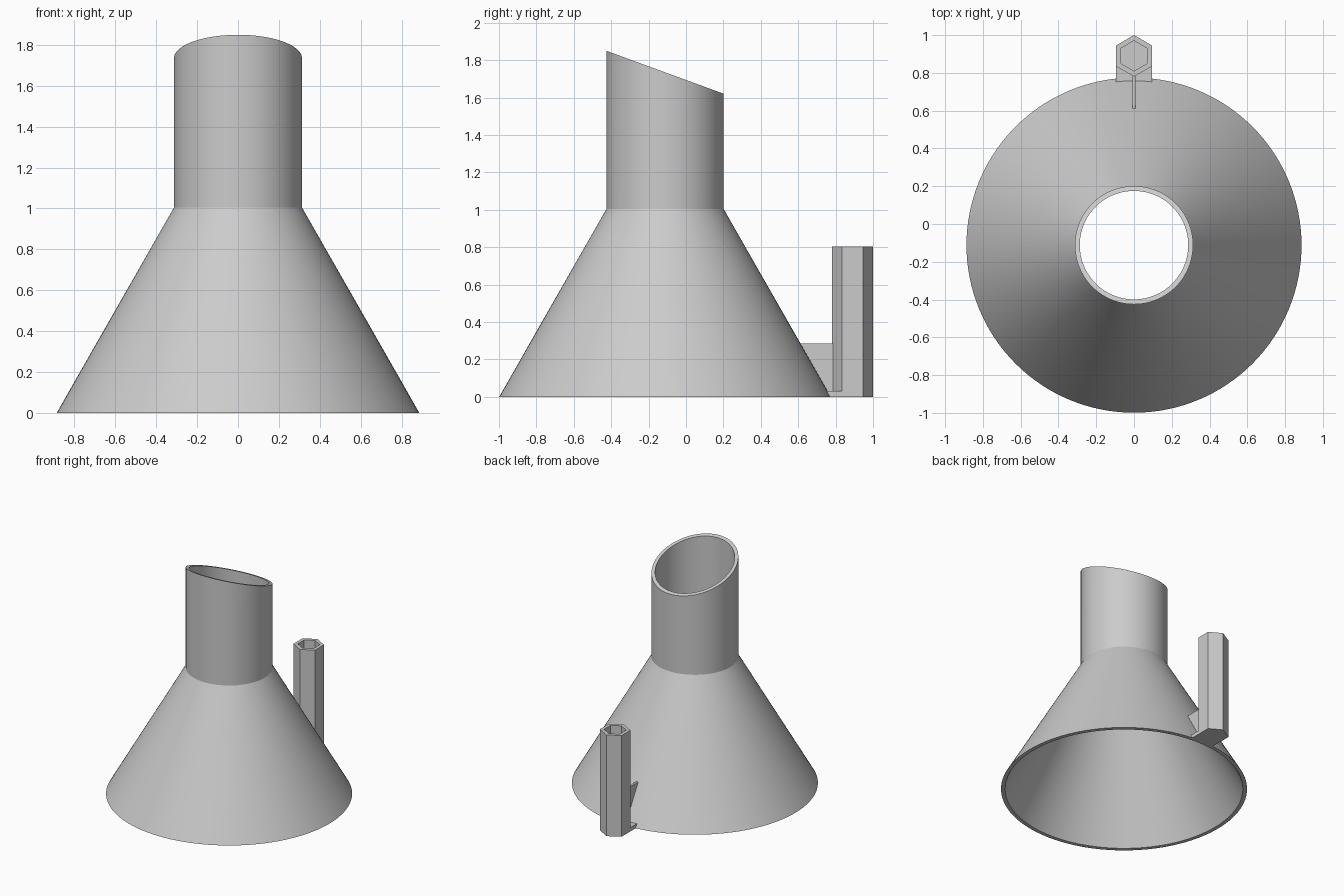
import bpy, bmesh, math

old = bpy.data.objects.get("Cube")
if old:
    bpy.data.objects.remove(old, do_unlink=True)

GREY = (0.6, 0.6, 0.6, 1)
mat = bpy.data.materials.new("plain grey")
mat.use_nodes = True
mat.diffuse_color = GREY
mat.node_tree.nodes["Principled BSDF"].inputs["Base Color"].default_value = GREY

FUNNEL_Y = -0.112
TUBE_Y = 0.89


def finish(name, bm, smooth=False):
    bmesh.ops.recalc_face_normals(bm, faces=bm.faces)
    mesh = bpy.data.meshes.new(name)
    bm.to_mesh(mesh)
    bm.free()
    mesh.materials.append(mat)
    obj = bpy.data.objects.new(name, mesh)
    bpy.context.collection.objects.link(obj)
    if smooth:
        bpy.ops.object.select_all(action='DESELECT')
        obj.select_set(True)
        bpy.context.view_layer.objects.active = obj
        bpy.ops.object.shade_smooth_by_angle(angle=math.radians(20))
    return obj


def ring(bm, radius, height, sides, cy, start=0.0):
    """Ring of vertices; height is a function of the y offset from the axis."""
    verts = []
    for i in range(sides):
        a = start + math.tau * i / sides
        x, y = radius * math.cos(a), radius * math.sin(a)
        verts.append(bm.verts.new((x, cy + y, height(y))))
    return verts


def bridge(bm, a, b):
    n = len(a)
    for i in range(n):
        j = (i + 1) % n
        bm.faces.new((a[i], a[j], b[j], b[i]))


def level(z):
    return lambda y: z


def slanted(y):
    return 1.735 - 0.366 * y


# Hollow funnel: flared cone, straight neck, obliquely cut mouth
bm = bmesh.new()
profile = [(0.887, level(0)), (0.313, level(1.005)), (0.313, slanted),
           (0.287, slanted), (0.287, level(0.998)), (0.857, level(0))]
rings = [ring(bm, r, h, 128, FUNNEL_Y) for r, h in profile]
for k, loop in enumerate(rings):
    bridge(bm, loop, rings[(k + 1) % len(rings)])
finish("funnel", bm, smooth=True)

# Hexagonal holder tube with a blind bore
bm = bmesh.new()
profile = [(0.11, 0), (0.11, 0.805), (0.08, 0.805), (0.08, 0.03)]
rings = [ring(bm, r, level(z), 6, TUBE_Y, math.pi / 2) for r, z in profile]
for a, b in zip(rings, rings[1:]):
    bridge(bm, a, b)
bm.faces.new(rings[0])
bm.faces.new(rings[-1])
finish("hex_tube", bm)


def side_plate(name, outline, half_width):
    """Extrude a (y, z) outline across x."""
    bm = bmesh.new()
    left, right = ([bm.verts.new((s * half_width, y, z)) for y, z in outline]
                   for s in (1, -1))
    bridge(bm, left, right)
    bm.faces.new(left)
    bm.faces.new(right)
    finish(name, bm)


# Foot plate and thin web joining the tube to the cone
side_plate("foot_plate", [(0.763, 0), (0.835, 0), (0.835, 0.03), (0.75, 0.03)], 0.095)
side_plate("support_web", [(0.765, 0.005), (0.79, 0.005), (0.79, 0.285), (0.605, 0.285)], 0.008)
